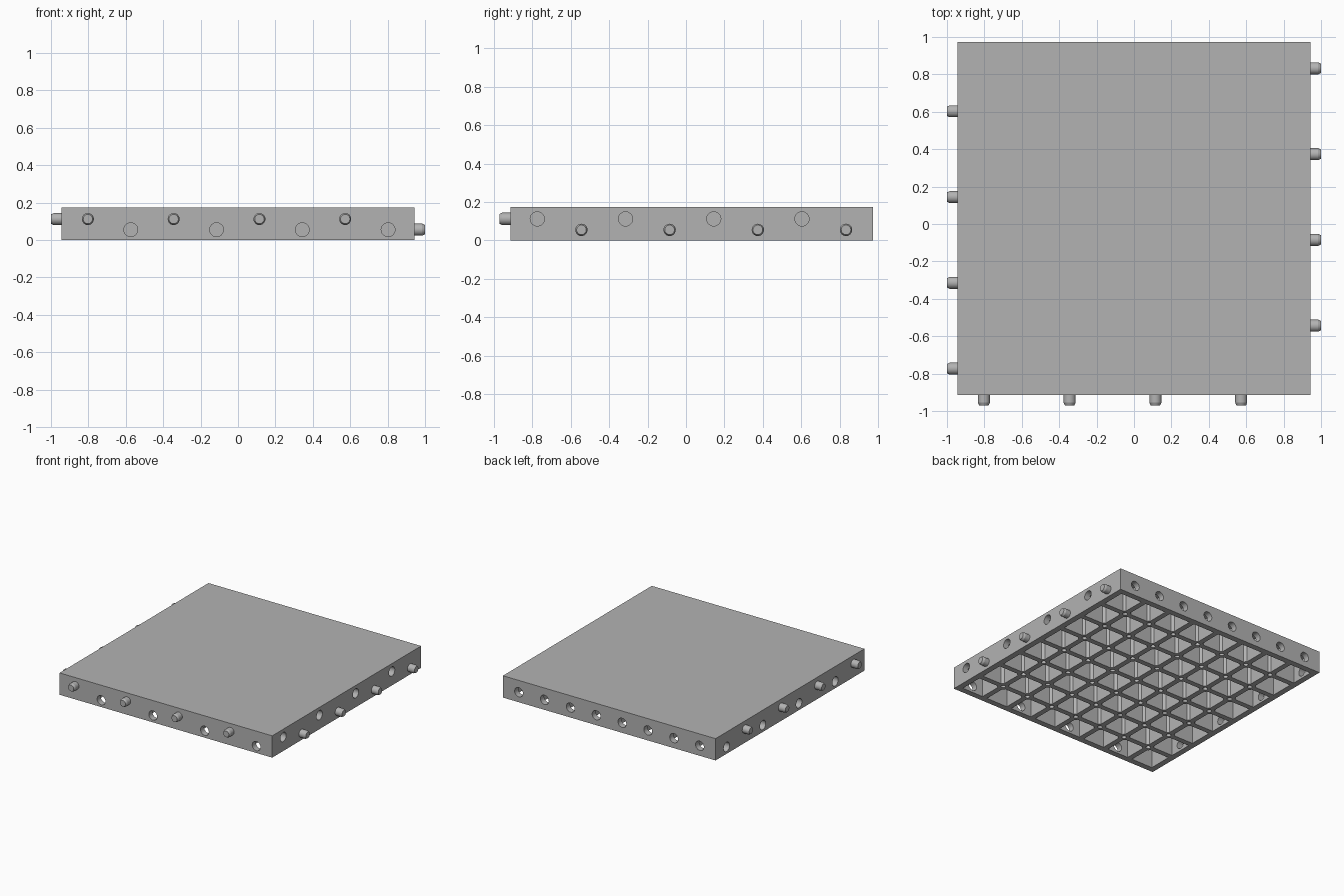
import bpy, bmesh
from math import pi, sin, cos, asin
from mathutils import Matrix, Vector

cube = bpy.data.objects.get("Cube")
if cube:
    bpy.data.objects.remove(cube, do_unlink=True)

HALF, HEIGHT, CY = 0.943, 0.175, 0.0295     # tile half width, height, centre in y
N, PITCH = 8, 0.2293                        # cells per side and their spacing
RIB, POST, ROOF = 0.021, 0.043, 0.022       # half rib, post radius, top skin
LOW, HIGH, MID = 0.055, 0.112, 0.08         # connector heights
STEPS = [(i - (N - 1) / 2) * PITCH for i in range(N)]

grey = bpy.data.materials.new("grey plastic")
grey.use_nodes = True
colour = (0.45, 0.45, 0.45, 1)
grey.diffuse_color = colour
grey.node_tree.nodes["Principled BSDF"].inputs["Base Color"].default_value = colour


def make(name, bm):
    bmesh.ops.recalc_face_normals(bm, faces=bm.faces)
    mesh = bpy.data.meshes.new(name)
    bm.to_mesh(mesh)
    bm.free()
    obj = bpy.data.objects.new(name, mesh)
    mesh.materials.append(grey)
    bpy.context.collection.objects.link(obj)
    return obj


def prism(bm, points, z0, z1):
    """Extrude a closed outline upward."""
    face = bm.faces.new([bm.verts.new((x, y, z0)) for x, y in points])
    side = bmesh.ops.extrude_face_region(bm, geom=[face])
    verts = [v for v in side["geom"] if isinstance(v, bmesh.types.BMVert)]
    bmesh.ops.translate(bm, verts=verts, vec=(0, 0, z1 - z0))


def cylinder(bm, place, r0, r1, start, end, segs=24):
    """Cylinder along the local z axis of the placement."""
    bmesh.ops.create_cone(bm, cap_ends=True, segments=segs, radius1=r0, radius2=r1,
                          depth=end - start,
                          matrix=place @ Matrix.Translation((0, 0, (start + end) / 2)))


def on_side(direction, along, z):
    """Placement on a side wall with local z pointing outward."""
    d = Vector(direction)
    point = d * HALF + Vector((abs(d.y), abs(d.x), 0)) * along + Vector((0, CY, z))
    return Matrix.Translation(point) @ d.to_track_quat("Z", "Y").to_matrix().to_4x4()


def cell_outline(i, j):
    """Square pocket with round posts left at inner rib crossings."""
    h, a = PITCH / 2, PITCH / 2 - RIB
    edge = asin(RIB / POST)
    points = []
    for k, (sx, sy) in enumerate([(1, 1), (-1, 1), (-1, -1), (1, -1)]):
        inner = 0 < i + (sx + 1) // 2 < N and 0 < j + (sy + 1) // 2 < N
        if inner:
            angles = [edge + (pi / 2 - 2 * edge) * t / 4 for t in range(5)]
            corner = [(h - POST * sin(t), h - POST * cos(t)) for t in angles]
        else:
            corner = [(a, a)]
        if k % 2:
            corner.reverse()
        points += [(sx * x + STEPS[i], sy * y + STEPS[j] + CY) for x, y in corner]
    return points


def cut(target, cutter):
    cutter.hide_render = True
    mod = target.modifiers.new("cut", "BOOLEAN")
    mod.operation, mod.solver, mod.object = "DIFFERENCE", "EXACT", cutter
    bpy.context.view_layer.objects.active = target
    bpy.ops.object.modifier_apply(modifier=mod.name)
    bpy.data.objects.remove(cutter, do_unlink=True)


# Tile body
bm = bmesh.new()
prism(bm, [(sx * HALF, sy * HALF + CY) for sx, sy in
           [(-1, -1), (1, -1), (1, 1), (-1, 1)]], 0, HEIGHT)
tile = make("tile_body", bm)

# Pockets underneath, and a small bore in each post
bm = bmesh.new()
for i in range(N):
    for j in range(N):
        prism(bm, cell_outline(i, j), -0.05, HEIGHT - ROOF)
        if i and j:
            x, y = STEPS[i] - PITCH / 2, STEPS[j] - PITCH / 2 + CY
            cylinder(bm, Matrix.Translation((x, y, 0)), 0.018, 0.018,
                     -0.05, HEIGHT - ROOF, 12)
cut(tile, make("pocket_cutter", bm))

# Side holes and pegs: direction, peg height, hole height, index parity of pegs
holes, pegs = bmesh.new(), bmesh.new()
sides = [((0, -1, 0), HIGH, LOW, 0), ((1, 0, 0), LOW, HIGH, 1),
         ((-1, 0, 0), HIGH, LOW, 0), ((0, 1, 0), MID, MID, None)]
for direction, peg_z, hole_z, parity in sides:
    for i, along in enumerate(STEPS):
        if i % 2 == parity:
            place = on_side(direction, along, peg_z)
            cylinder(pegs, place, 0.032, 0.032, -0.01, 0.042)
            cylinder(pegs, place, 0.032, 0.025, 0.042, 0.057)
        else:
            place = on_side(direction, along, hole_z)
            cylinder(holes, place, 0.037, 0.037, -0.08, 0.03)
cut(tile, make("hole_cutter", holes))
peg_set = make("connector_pegs", pegs)

# Smooth round surfaces, keep hard edges
for obj in (tile, peg_set):
    bpy.ops.object.select_all(action="DESELECT")
    obj.select_set(True)
    bpy.context.view_layer.objects.active = obj
    bpy.ops.object.shade_smooth_by_angle(angle=0.5)
